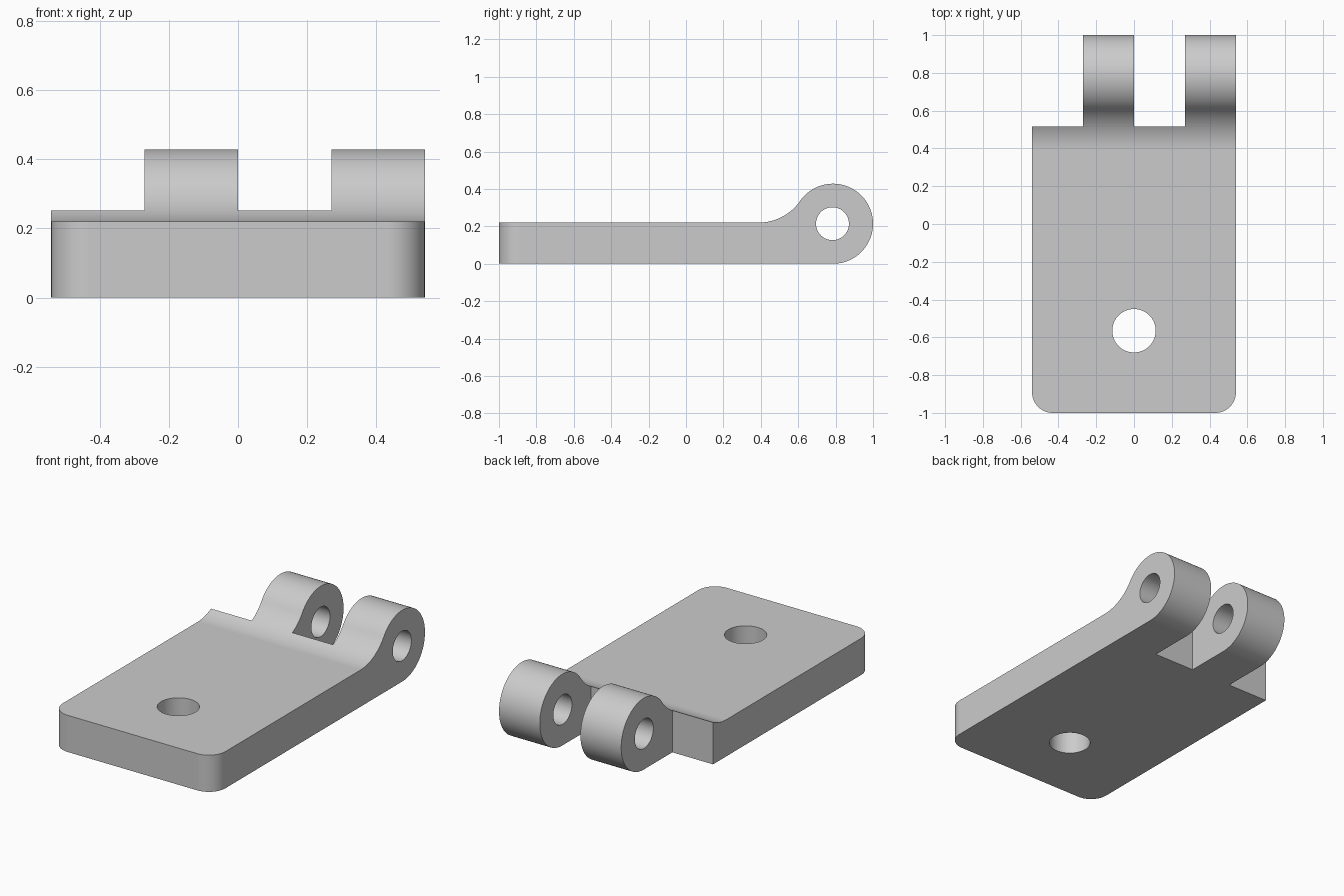
import bpy, bmesh
from math import pi, sin, cos, sqrt, atan2
from mathutils import Matrix

if "Cube" in bpy.data.objects:
    bpy.data.objects.remove(bpy.data.objects["Cube"])

HALF = 0.54            # half width of the leaf
TOP = 0.22             # plate thickness
R = 0.214              # knuckle radius
CY = 1 - R             # knuckle centre along y
FILLET = 0.27
PLATE_END = 0.515

grey = bpy.data.materials.new("plain grey")
grey.use_nodes = True
color = (0.6, 0.6, 0.6, 1)
grey.diffuse_color = color
grey.node_tree.nodes["Principled BSDF"].inputs["Base Color"].default_value = color


def make_object(name, bm):
    mesh = bpy.data.meshes.new(name)
    bmesh.ops.recalc_face_normals(bm, faces=bm.faces)
    bm.to_mesh(mesh)
    bm.free()
    mesh.materials.append(grey)
    obj = bpy.data.objects.new(name, mesh)
    bpy.context.collection.objects.link(obj)
    return obj


def arc(cy, cz, r, start, end, steps):
    angles = [start + (end - start) * i / steps for i in range(steps + 1)]
    return [(cy + r * cos(a), cz + r * sin(a)) for a in angles]


def cylinder(name, radius, depth, matrix):
    bm = bmesh.new()
    bmesh.ops.create_cone(bm, cap_ends=True, segments=64, radius1=radius,
                          radius2=radius, depth=depth, matrix=matrix)
    return make_object(name, bm)


def box(name, x0, x1, y0, y1, z0, z1):
    bm = bmesh.new()
    place = Matrix.Translation(((x0 + x1) / 2, (y0 + y1) / 2, (z0 + z1) / 2))
    bmesh.ops.create_cube(bm, size=1, matrix=place @ Matrix.Diagonal((x1 - x0, y1 - y0, z1 - z0, 1)))
    return make_object(name, bm)


# Side profile: flat plate, concave fillet, round knuckle
rise = TOP + FILLET - R
fy = CY - sqrt((FILLET + R) ** 2 - rise ** 2)
meet = atan2(rise, fy - CY)
profile = [(-1, 0), (-1, TOP)]
profile += arc(fy, TOP + FILLET, FILLET, -pi / 2, meet - pi, 20)
profile += arc(CY, R, R, meet, -pi / 2, 56)[1:]

bm = bmesh.new()
face = bm.faces.new([bm.verts.new((-HALF, y, z)) for y, z in profile])
new = bmesh.ops.extrude_face_region(bm, geom=[face])["geom"]
bmesh.ops.translate(bm, vec=(2 * HALF, 0, 0),
                    verts=[g for g in new if isinstance(g, bmesh.types.BMVert)])

# Rounded front corners
corners = [e for e in bm.edges if all(v.co.y < -0.99 for v in e.verts)
           and abs(e.verts[0].co.x - e.verts[1].co.x) < 0.01]
bmesh.ops.bevel(bm, geom=corners, offset=0.11, offset_type='OFFSET',
                segments=12, profile=0.5, affect='EDGES')
leaf = make_object("hinge_leaf", bm)

# Knuckle gaps, pin bore and screw hole
cutters = [
    box("outer_gap", -0.8, -0.27, PLATE_END, 1.2, -0.2, 0.7),
    box("inner_gap", 0, 0.27, PLATE_END, 1.2, -0.2, 0.7),
    cylinder("pin_bore", 0.088, 2, Matrix.Translation((0, CY - 0.003, R)) @ Matrix.Rotation(pi / 2, 4, 'Y')),
    cylinder("screw_hole", 0.115, 1, Matrix.Translation((0, -0.565, 0.1))),
]
bpy.ops.object.select_all(action='DESELECT')
leaf.select_set(True)
bpy.context.view_layer.objects.active = leaf
for cutter in cutters:
    cutter.hide_render = True
    mod = leaf.modifiers.new(cutter.name, 'BOOLEAN')
    mod.operation = 'DIFFERENCE'
    mod.solver = 'EXACT'
    mod.object = cutter
    bpy.ops.object.modifier_apply(modifier=mod.name)
    bpy.data.objects.remove(cutter)

# Smooth curves, crisp edges, flat broad faces
bpy.ops.object.shade_smooth_by_angle(angle=pi / 6)
weighted = leaf.modifiers.new("even_shading", 'WEIGHTED_NORMAL')
weighted.keep_sharp = True
